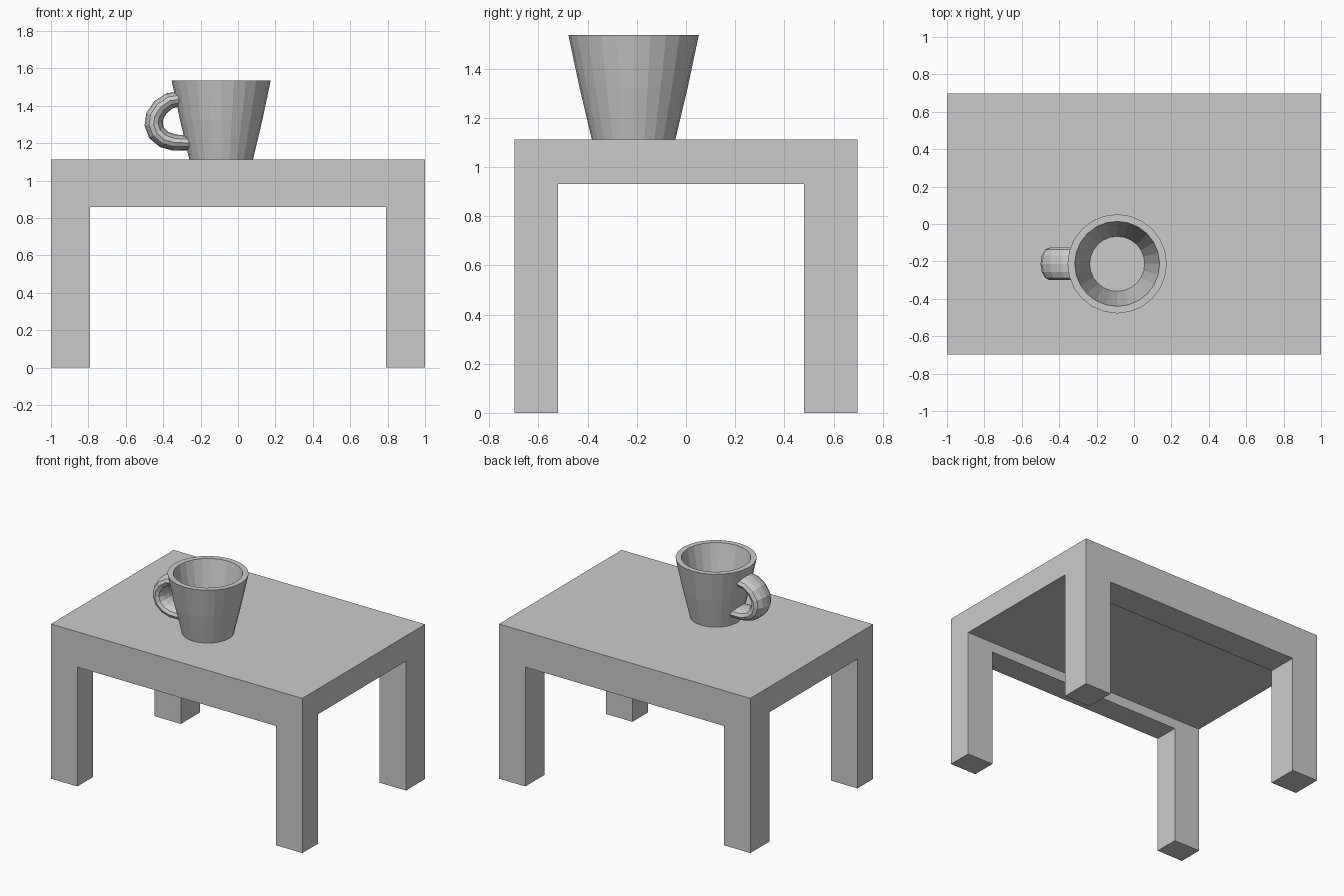
import bpy, bmesh
from math import sin, cos, pi
from mathutils import Vector

if "Cube" in bpy.data.objects:
    bpy.data.objects.remove(bpy.data.objects["Cube"])


def finish(name, bm):
    bmesh.ops.recalc_face_normals(bm, faces=bm.faces)
    mesh = bpy.data.meshes.new(name)
    bm.to_mesh(mesh)
    bm.free()
    obj = bpy.data.objects.new(name, mesh)
    bpy.context.collection.objects.link(obj)
    return obj


def loft(name, rings):
    """Skin a list of equal-length point rings and cap both ends."""
    bm = bmesh.new()
    loops = [[bm.verts.new(p) for p in ring] for ring in rings]
    n = len(loops[0])
    for a, b in zip(loops, loops[1:]):
        for i in range(n):
            j = (i + 1) % n
            bm.faces.new((a[i], a[j], b[j], b[i]))
    bm.faces.new(loops[0])
    bm.faces.new(loops[-1])
    return finish(name, bm)


# Table: slab cut into a 3x3 layout, aprons and legs extruded downwards
HX, HY, TOP, UNDER, APRON = 1.0, 0.697, 1.112, 0.93, 0.858
LEG_X, LEG_FRONT, LEG_BACK = 0.79, -0.52, 0.48

bm = bmesh.new()
bmesh.ops.create_cube(bm, size=1)
for v in bm.verts:
    v.co = (v.co.x * 2 * HX, v.co.y * 2 * HY, TOP if v.co.z > 0 else UNDER)
cuts = [((x, 0, 0), (1, 0, 0)) for x in (-LEG_X, LEG_X)]
cuts += [((0, y, 0), (0, 1, 0)) for y in (LEG_FRONT, LEG_BACK)]
for co, no in cuts:
    bmesh.ops.bisect_plane(bm, geom=bm.verts[:] + bm.edges[:] + bm.faces[:],
                           plane_co=co, plane_no=no)


def extrude_down(level, new_z, test):
    bm.normal_update()
    faces = []
    for f in bm.faces:
        c = f.calc_center_median()
        if abs(c.z - level) < 1e-4 and abs(f.normal.z) > 0.9 and test(c):
            faces.append(f)
    res = bmesh.ops.extrude_face_region(bm, geom=faces)
    for g in res["geom"]:
        if isinstance(g, bmesh.types.BMVert):
            g.co.z = new_z
    old = [f for f in faces if f.is_valid]
    if old:
        bmesh.ops.delete(bm, geom=old, context='FACES')


extrude_down(UNDER, APRON, lambda c: c.y < LEG_FRONT or c.y > LEG_BACK)
extrude_down(APRON, 0.0, lambda c: abs(c.x) > LEG_X)
finish("table", bm)

# Cup: tapered wall turned from a profile of (radius, height)
CX, CY, SIDES = -0.09, -0.213, 24
profile = [(0.17, TOP), (0.22, 1.323), (0.265, 1.536),
           (0.227, 1.536), (0.147, 1.15)]
loft("cup", [[(CX + r * cos(2 * pi * i / SIDES), CY + r * sin(2 * pi * i / SIDES), z)
              for i in range(SIDES)] for r, z in profile])

# Handle: wide oval section swept along a C-shaped path in x, z
path = [Vector((x, CY, z)) for x, z in (
    (-0.31, 1.437), (-0.365, 1.427), (-0.415, 1.392), (-0.445, 1.345),
    (-0.451, 1.30), (-0.435, 1.255), (-0.395, 1.22), (-0.34, 1.203),
    (-0.262, 1.202))]
rings = []
last = len(path) - 1
for k, p in enumerate(path):
    t = (path[min(k + 1, last)] - path[max(k - 1, 0)]).normalized()
    normal = Vector((t.z, 0, -t.x))
    thick = 0.04 + 0.009 * sin(pi * k / last)
    rings.append([p + normal * thick * cos(a) + Vector((0, 0.087 * sin(a), 0))
                  for a in (2 * pi * i / 12 for i in range(12))])
loft("cup_handle", rings)
